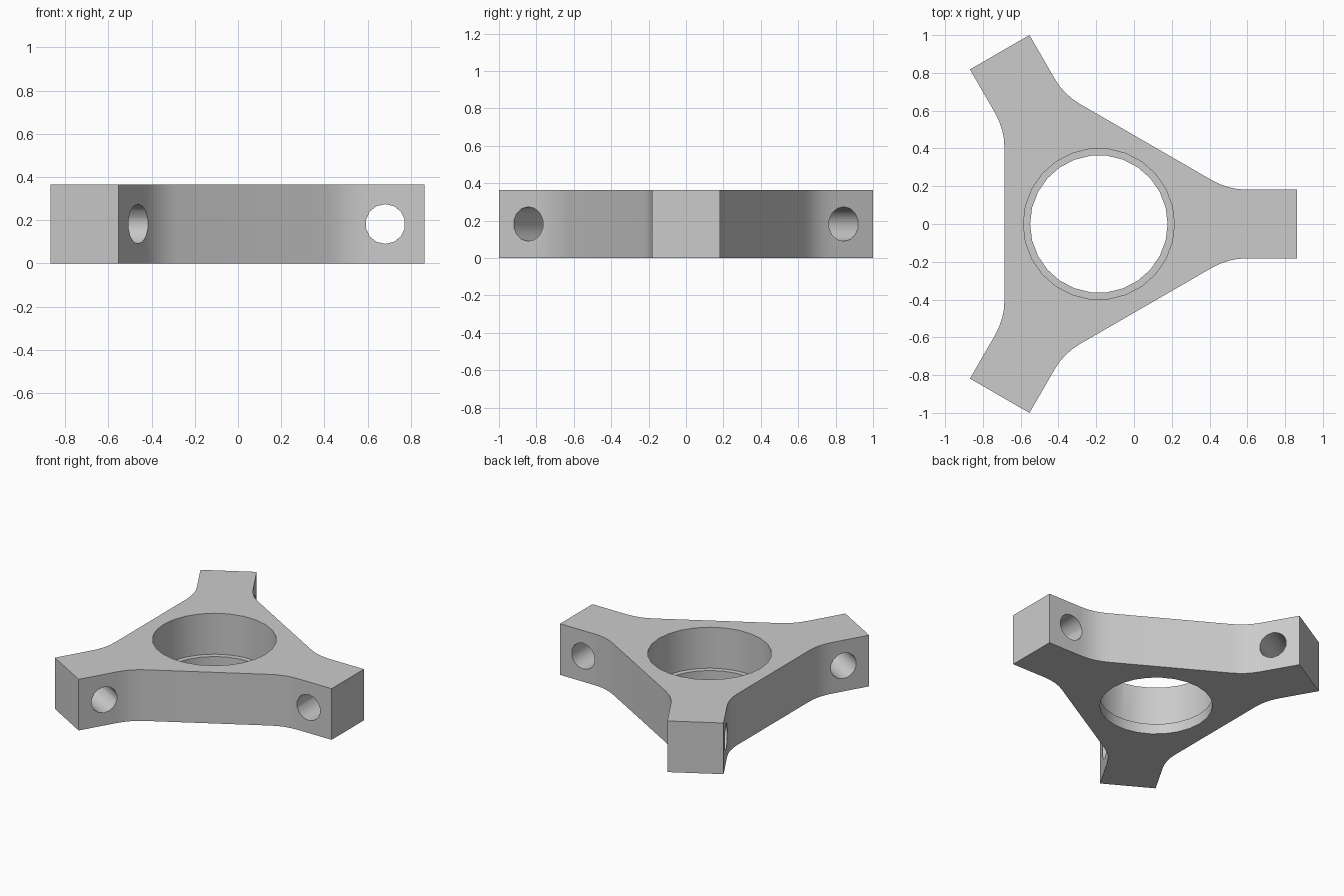
import bpy, bmesh, math
from mathutils import Matrix, Vector

HEIGHT = 0.364
CENTRE_X = -0.186
ARM_REACH, ARM_HALF = 1.05, 0.182
HUB_FLAT = 0.5            # hub centre to each long side
FILLET, FILLET_STEPS = 0.364, 4
ARM_ANGLES = [math.radians(a) for a in (0, 120, 240)]

cube = bpy.data.objects.get("Cube")
if cube:
    bpy.data.objects.remove(cube, do_unlink=True)

grey = bpy.data.materials.new("light_grey")
grey.use_nodes = True
COLOUR = (0.6, 0.6, 0.6, 1)
grey.diffuse_color = COLOUR
grey.node_tree.nodes["Principled BSDF"].inputs["Base Color"].default_value = COLOUR


def arm_profile():
    """Outline of one arm along +x, from its lower fillet round to its upper one."""
    corner_x = (HUB_FLAT - ARM_HALF * math.sin(math.pi / 3)) / math.cos(math.pi / 3)
    cx = corner_x + FILLET * math.tan(math.radians(15))
    cy = ARM_HALF + FILLET
    upper = [Vector((ARM_REACH, ARM_HALF, 0))]
    for i in range(FILLET_STEPS + 1):
        a = math.radians(-90 - 30 * i / FILLET_STEPS)
        upper.append(Vector((cx + FILLET * math.cos(a), cy + FILLET * math.sin(a), 0)))
    lower = [Vector((p.x, -p.y, 0)) for p in reversed(upper)]
    return lower + upper


# Three-armed body: profile repeated around the hub, then extruded
bm = bmesh.new()
outline = []
for angle in ARM_ANGLES:
    turn = Matrix.Rotation(angle, 3, "Z")
    outline += [bm.verts.new(turn @ p + Vector((CENTRE_X, 0, 0))) for p in arm_profile()]
base = bm.faces.new(outline)
extruded = bmesh.ops.extrude_face_region(bm, geom=[base])["geom"]
bmesh.ops.translate(bm, vec=(0, 0, HEIGHT),
                    verts=[v for v in extruded if isinstance(v, bmesh.types.BMVert)])
bmesh.ops.recalc_face_normals(bm, faces=bm.faces)
mesh = bpy.data.meshes.new("three_arm_hub")
bm.to_mesh(mesh)
bm.free()
mesh.materials.append(grey)
hub = bpy.data.objects.new("three_arm_hub", mesh)
bpy.context.collection.objects.link(hub)


def drill(radius, depth, location, rotation, sides):
    """Cut a round hole in the hub."""
    bpy.ops.mesh.primitive_cylinder_add(vertices=sides, radius=radius, depth=depth,
                                        location=location, rotation=rotation)
    cutter = bpy.context.object
    cutter.name = "hole_cutter"
    cutter.hide_render = True
    cutter.data.materials.append(grey)
    bpy.context.view_layer.objects.active = hub
    mod = hub.modifiers.new("hole", "BOOLEAN")
    mod.operation = "DIFFERENCE"
    mod.solver = "EXACT"
    mod.object = cutter
    bpy.ops.object.modifier_apply(modifier=mod.name)
    bpy.data.objects.remove(cutter, do_unlink=True)


# Central bore, with a wider seat above a thin retaining lip
quarter = math.pi / 2
LIP = 0.073
drill(0.364, 1, (CENTRE_X, 0, HEIGHT / 2), (0, 0, quarter), 26)
drill(0.4, 1, (CENTRE_X, 0, LIP + 0.5), (0, 0, quarter), 26)

# Cross hole near the tip of every arm
HOLE_REACH = 0.868
for angle in ARM_ANGLES:
    spot = (CENTRE_X + HOLE_REACH * math.cos(angle), HOLE_REACH * math.sin(angle), HEIGHT / 2)
    drill(0.092, 0.6, spot, (quarter, 0, angle), 14)

bpy.ops.object.select_all(action="DESELECT")
hub.select_set(True)
bpy.context.view_layer.objects.active = hub
bpy.ops.object.shade_smooth_by_angle(angle=math.radians(35))
